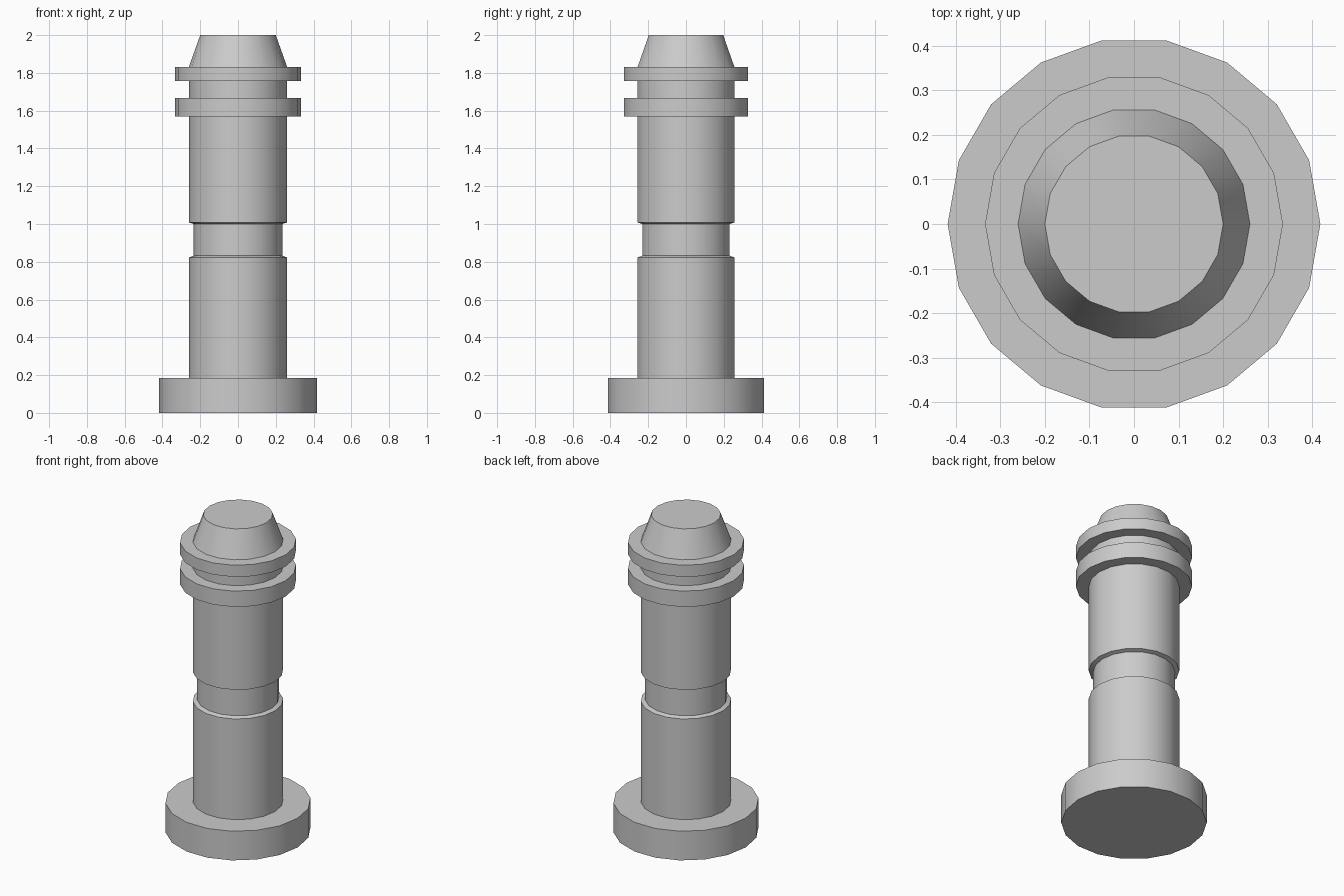
import bpy, bmesh, math

SIDES = 18

# Remove the default cube
cube = bpy.data.objects.get("Cube")
if cube:
    bpy.data.objects.remove(cube, do_unlink=True)

# Single plain grey
grey = bpy.data.materials.new("plain_grey")
grey.use_nodes = True
colour = (0.6, 0.6, 0.6, 1)
grey.diffuse_color = colour
grey.node_tree.nodes["Principled BSDF"].inputs["Base Color"].default_value = colour


def turned_part(name, profile, cap_bottom=False, cap_top=False):
    """Turn a bottom-to-top (radius, height) profile around the z axis."""
    bm = bmesh.new()
    rings = []
    for radius, height in profile:
        rings.append([bm.verts.new((radius * math.cos(math.tau * i / SIDES),
                                    radius * math.sin(math.tau * i / SIDES), height))
                      for i in range(SIDES)])
    for low, high in zip(rings, rings[1:]):
        for i in range(SIDES):
            j = (i + 1) % SIDES
            bm.faces.new((low[i], low[j], high[j], high[i]))
    if cap_bottom:
        bm.faces.new(rings[0][::-1])
    if cap_top:
        bm.faces.new(rings[-1])
    mesh = bpy.data.meshes.new(name)
    bm.to_mesh(mesh)
    bm.free()
    mesh.materials.append(grey)
    obj = bpy.data.objects.new(name, mesh)
    bpy.context.collection.objects.link(obj)
    bpy.ops.object.select_all(action='DESELECT')
    obj.select_set(True)
    bpy.context.view_layer.objects.active = obj
    bpy.ops.object.shade_smooth_by_angle(angle=math.radians(30))
    return obj


BASE, SHAFT, NECK, COLLAR, TIP = 0.418, 0.26, 0.235, 0.334, 0.2

# Wide foot with a flat shoulder
turned_part("base", [(BASE, 0), (BASE, 0.185), (SHAFT, 0.185)], cap_bottom=True)

# Shaft halves either side of a narrow waist
turned_part("lower_shaft", [(SHAFT, 0.185), (SHAFT, 0.823), (NECK, 0.832)])
turned_part("waist", [(NECK, 0.832), (NECK, 1.0)])
turned_part("upper_shaft", [(NECK, 1.0), (SHAFT, 1.008), (SHAFT, 1.568)])

# Two collars with a groove between them
for name, low, high in (("lower_collar", 1.568, 1.668), ("upper_collar", 1.758, 1.832)):
    turned_part(name, [(SHAFT, low), (COLLAR, low), (COLLAR, high), (SHAFT, high)])
turned_part("collar_groove", [(SHAFT, 1.668), (SHAFT, 1.758)])

# Tapered top
turned_part("tapered_cap", [(SHAFT, 1.832), (TIP, 2.0)], cap_top=True)
